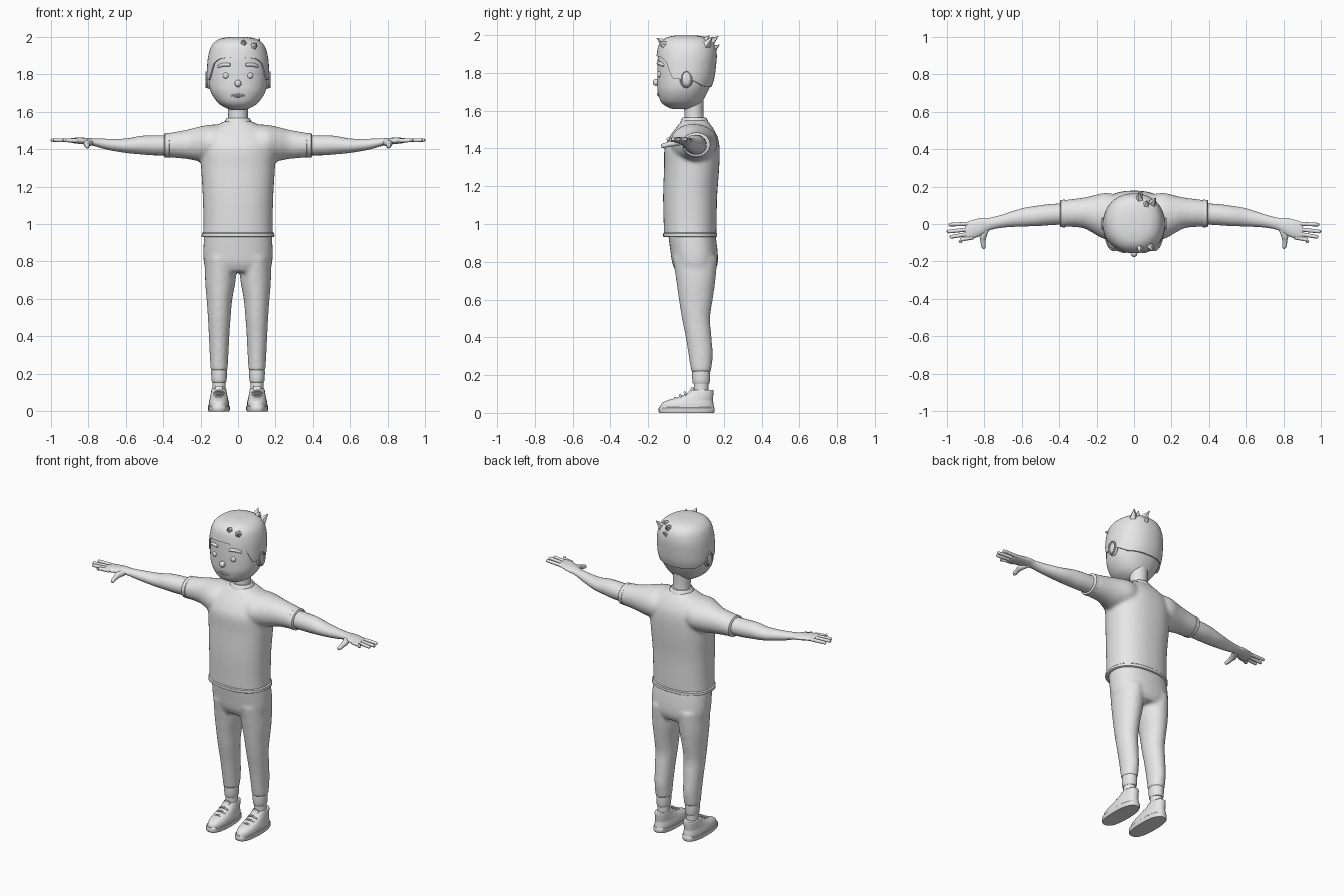
import bpy, bmesh, math
from mathutils import Vector

if "Cube" in bpy.data.objects:
    bpy.data.objects.remove(bpy.data.objects["Cube"])

grey = bpy.data.materials.new("plain grey")
grey.diffuse_color = (0.8, 0.8, 0.8, 1)
grey.use_nodes = True
grey.node_tree.nodes["Principled BSDF"].inputs["Base Color"].default_value = grey.diffuse_color


def smooth_rows(rows, k):
    """Catmull-Rom refinement of a table of cross-sections."""
    out = []
    for i in range(len(rows) - 1):
        p0, p1, p2, p3 = (rows[max(i - 1, 0)], rows[i], rows[i + 1],
                          rows[min(i + 2, len(rows) - 1)])
        for j in range(k):
            t = j / k
            out.append([0.5 * (2 * b + (c - a) * t + (2 * a - 5 * b + 4 * c - d) * t * t
                               + (3 * b - a - 3 * c + d) * t ** 3)
                        for a, b, c, d in zip(p0, p1, p2, p3)])
    return out + [list(rows[-1])]


def skin(bm, rings):
    """Join rings of points into a closed body."""
    vs = [[bm.verts.new(p) for p in r] for r in rings]
    n = len(vs[0])
    for a, b in zip(vs, vs[1:]):
        for i in range(n):
            bm.faces.new((a[i], a[(i + 1) % n], b[(i + 1) % n], b[i]))
    bm.faces.new(vs[0])
    bm.faces.new(vs[-1])


def oval(n, power):
    for i in range(n):
        a = 2 * math.pi * i / n
        c, s = math.cos(a), math.sin(a)
        yield (math.copysign(abs(c) ** (2 / power), c), math.copysign(abs(s) ** (2 / power), s))


def loft(bm, rows, axis="z", k=4, n=24, power=2.0, side=1):
    """Rows: position on axis, two centre coordinates, two half sizes."""
    rings = []
    for t, cu, cv, ru, rv in smooth_rows(rows, k):
        pts = [(cu + ru * c, cv + rv * s) for c, s in oval(n, power)]
        if axis == "z":
            rings.append([(side * u, v, t) for u, v in pts])
        else:
            rings.append([(side * t, u, v) for u, v in pts])
    skin(bm, rings)


def tube(bm, rows, k=3, n=10):
    """Rows: x, y, z, radius."""
    q = (Vector(rows[-1][:3]) - Vector(rows[0][:3])).to_track_quat("Z", "Y")
    skin(bm, [[Vector((x, y, z)) + q @ Vector((r * c, r * s, 0)) for c, s in oval(n, 2)]
              for x, y, z, r in smooth_rows(rows, k)])


def ball(bm, loc, size, seg=16):
    made = bmesh.ops.create_uvsphere(bm, u_segments=seg, v_segments=seg // 2, radius=1)["verts"]
    for v in made:
        v.co = Vector([p + c * s for p, c, s in zip(loc, v.co, size)])


def finish(bm, name, mirror=False, remesh=0, angle=40):
    bmesh.ops.recalc_face_normals(bm, faces=bm.faces[:])
    me = bpy.data.meshes.new(name)
    bm.to_mesh(me)
    bm.free()
    ob = bpy.data.objects.new(name, me)
    bpy.context.collection.objects.link(ob)
    me.materials.append(grey)
    bpy.ops.object.select_all(action="DESELECT")
    ob.select_set(True)
    bpy.context.view_layer.objects.active = ob
    bpy.ops.object.shade_smooth_by_angle(angle=math.radians(angle))
    if mirror:
        ob.modifiers.new("mirror", "MIRROR").use_mirror_merge = False
    if remesh:
        m = ob.modifiers.new("fuse", "REMESH")
        m.mode, m.voxel_size, m.use_smooth_shade = "VOXEL", remesh, True
        s = ob.modifiers.new("relax", "SMOOTH")
        s.factor, s.iterations = 0.5, 8
    return ob


# Shirt: torso fused with both sleeves
bm = bmesh.new()
loft(bm, [(.935, 0, .022, .188, .138), (1.0, 0, .022, .185, .14), (1.15, 0, .022, .188, .143),
          (1.3, 0, .03, .197, .146), (1.4, 0, .032, .2, .146), (1.46, 0, .04, .185, .128),
          (1.51, 0, .045, .14, .097), (1.55, 0, .045, .07, .065)], n=40, power=2.3)
for s in (1, -1):
    loft(bm, [(.06, .04, 1.43, .11, .1), (.15, .042, 1.43, .125, .1), (.22, .052, 1.427, .1, .09),
              (.28, .06, 1.425, .08, .077), (.385, .056, 1.42, .071, .064)], "x", side=s)
finish(bm, "shirt", remesh=.01)

# Shirt trims: hem, collar, sleeve cuffs
bm = bmesh.new()
loft(bm, [(.93, 0, .022, .187, .137), (.934, 0, .022, .194, .143), (.95, 0, .022, .193, .143),
          (.956, 0, .022, .185, .137)], k=1, n=40, power=2.3)
finish(bm, "shirt_hem")
bm = bmesh.new()
loft(bm, [(1.535, 0, .044, .076, .076), (1.555, 0, .044, .068, .068),
          (1.565, 0, .044, .06, .06)], k=2)
finish(bm, "collar")
bm = bmesh.new()
loft(bm, [(.365, .056, 1.42, .068, .062), (.369, .056, 1.42, .074, .066),
          (.39, .056, 1.42, .073, .065), (.394, .056, 1.42, .068, .06)], "x", k=1, n=16)
finish(bm, "sleeve_cuff", mirror=True)

# Arms and hands
bm = bmesh.new()
loft(bm, [(.36, .055, 1.42, .056, .053), (.45, .05, 1.42, .056, .053), (.52, .043, 1.421, .054, .049),
          (.6, .035, 1.418, .048, .038), (.7, .016, 1.426, .035, .029), (.77, 0, 1.437, .033, .02),
          (.81, -.012, 1.442, .045, .018), (.86, -.028, 1.445, .05, .016),
          (.895, -.037, 1.446, .047, .011), (.903, -.037, 1.446, .04, .006)], "x")
for y0, x1, y1 in ((.002, .99, -.003), (-.025, 1.0, -.04), (-.05, .985, -.068), (-.072, .935, -.094)):
    tube(bm, [(.86, y0, 1.445, .011), (.92, (y0 + y1) / 2, 1.447, .0105),
              (x1 - .012, y1, 1.448, .0095), (x1 - .003, y1, 1.448, .007), (x1, y1, 1.448, .003)])
tube(bm, [(.78, -.005, 1.438, .017), (.805, -.06, 1.43, .019), (.806, -.09, 1.422, .014),
          (.804, -.122, 1.414, .012), (.803, -.132, 1.412, .005)])
finish(bm, "arm", mirror=True)

# Trousers: hips fused with both legs
bm = bmesh.new()
loft(bm, [(.95, 0, .03, .18, .125), (.86, 0, .042, .185, .125), (.79, 0, .048, .182, .12),
          (.745, 0, .05, .168, .1)], n=36, power=2.3)
for s in (1, -1):
    loft(bm, [(.82, .09, .048, .085, .118), (.7, .094, .052, .082, .104), (.6, .099, .052, .069, .09),
              (.5, .1, .053, .061, .075), (.4, .101, .067, .055, .069), (.3, .101, .078, .05, .064),
              (.215, .101, .08, .046, .052)], side=s)
finish(bm, "trousers", remesh=.01)

# Ankle cuffs and socks
bm = bmesh.new()
loft(bm, [(.225, .101, .08, .041, .047), (.205, .101, .08, .042, .048), (.165, .101, .08, .04, .046),
          (.155, .101, .08, .036, .042)], k=2)
loft(bm, [(.17, .101, .08, .035, .038), (.09, .101, .08, .036, .038)], k=1)
finish(bm, "ankle_cuff", mirror=True)

# Shoes: sole, upper, laces
bm = bmesh.new()
loft(bm, [(0, .102, .003, .055, .144), (.006, .102, .003, .058, .148), (.026, .102, .003, .058, .148),
          (.03, .102, .003, .054, .145)], k=1, n=32, power=2.5)
finish(bm, "shoe_sole", mirror=True)
bm = bmesh.new()
loft(bm, [(.028, .102, .005, .055, .143), (.05, .102, .008, .053, .137), (.066, .102, .021, .049, .121),
          (.08, .102, .045, .046, .098), (.1, .102, .071, .042, .074), (.12, .102, .085, .038, .06),
          (.122, .102, .085, .03, .05)], n=32, power=2.3)
loft(bm, [(.08, .102, .03, .02, .04), (.12, .102, .034, .022, .014), (.134, .102, .034, .02, .007)], k=2)
finish(bm, "shoe_upper", mirror=True)
bm = bmesh.new()
for y, z in ((-.058, .078), (-.03, .093), (-.006, .108)):
    tube(bm, [(.072, y + .006, z - .012, .005), (.09, y, z, .006), (.114, y, z, .006),
              (.132, y + .006, z - .012, .005)], n=8)
finish(bm, "shoe_laces", mirror=True)

# Neck
bm = bmesh.new()
loft(bm, [(1.53, 0, .044, .058, .056), (1.58, 0, .042, .052, .05), (1.66, 0, .04, .056, .054)], k=3)
finish(bm, "neck")

# Head profile rows: z, half width, front y, back y
skull = smooth_rows([(1.608, .025, -.05, .02), (1.615, .055, -.09, .05), (1.645, .105, -.131, .083),
                     (1.7, .143, -.149, .115), (1.76, .157, -.152, .14), (1.84, .157, -.151, .152),
                     (1.9, .15, -.147, .155), (1.95, .132, -.134, .142), (1.98, .095, -.1, .108),
                     (1.991, .045, -.05, .055), (1.992, .01, -.01, .015)], 5)


def on_head(z, phi, grow=1.0):
    """Point on the head at a height; phi is the turn from the front."""
    z = min(max(z, skull[0][0]), skull[-1][0])
    for a, b in zip(skull, skull[1:]):
        if a[0] <= z <= b[0]:
            break
    t = (z - a[0]) / max(b[0] - a[0], 1e-6)
    w, f, r = [p + (q - p) * t for p, q in zip(a[1:], b[1:])]
    c, s = math.cos(phi), math.sin(phi)
    p = 2 / 2.2
    x = math.copysign(abs(s) ** p, s) * w * grow
    y = (f + r) / 2 - math.copysign(abs(c) ** p, c) * (r - f) / 2 * grow
    return Vector((x, y, z))


turns = [2 * math.pi * i / 64 for i in range(64)]
bm = bmesh.new()
skin(bm, [[on_head(r[0], a) for a in turns] for r in skull])
finish(bm, "head")

# Hair cap whose lower edge follows a hairline
LINE = [(0, 1.89), (35, 1.883), (50, 1.86), (60, 1.80), (68, 1.77), (100, 1.765), (130, 1.73), (180, 1.725)]


def hairline(a):
    d = math.degrees(min(a, 2 * math.pi - a))
    for (d0, z0), (d1, z1) in zip(LINE, LINE[1:]):
        if d <= d1:
            return z0 + (z1 - z0) * (d - d0) / (d1 - d0)
    return LINE[-1][1]


bm = bmesh.new()
rings = [[on_head(hairline(a), a, .96) for a in turns]]
for i in range(25):
    t = 1 - (1 - i / 24) ** 2
    rings.append([on_head(hairline(a) + (1.992 - hairline(a)) * t, a, 1.05) + Vector((0, 0, .007 * t))
                  for a in turns])
skin(bm, rings)
finish(bm, "hair")

# Hair tufts at the brow and crown
bm = bmesh.new()
for base, tip in (((.03, -.105, 1.95), (.03, -.155, 1.985)), ((.075, -.1, 1.94), (.1, -.145, 1.965)),
                  ((.09, .1, 1.94), (.115, .14, 1.992)), ((.03, .115, 1.95), (.025, .172, 1.995)),
                  ((.06, .09, 1.96), (.07, .125, 1.999)), ((.03, .12, 1.91), (.04, .178, 1.95))):
    tube(bm, [(*base, .032), (*tip, .001)], k=1, n=5)
finish(bm, "hair_tufts", angle=25)

# Ears with a raised rim
bm = bmesh.new()
ball(bm, (.155, .002, 1.77), (.017, .036, .05))
loop = [(.168, .002 + .027 * c, 1.77 + .04 * s) for c, s in oval(20, 2)]
for p, q in zip(loop, loop[1:] + loop[:1]):
    tube(bm, [(*p, .006), (*q, .006)], k=1, n=6)
finish(bm, "ear", mirror=True)

# Face: eyes, brows, nose, lips
bm = bmesh.new()
ball(bm, (.064, -.138, 1.792), (.017, .014, .017))
finish(bm, "eye", mirror=True)
bm = bmesh.new()
tube(bm, [(*on_head(z, math.radians(d), 1.01), r) for d, z, r in
          ((13, 1.849, .007), (18, 1.851, .01), (28, 1.85, .01), (38, 1.842, .008), (41, 1.839, .004))])
finish(bm, "eyebrow", mirror=True)
bm = bmesh.new()
ball(bm, (0, -.158, 1.75), (.018, .018, .019))
finish(bm, "nose")
bm = bmesh.new()
for z, drop in ((1.691, -.006), (1.682, .003)):
    tube(bm, [(*on_head(z + drop * abs(d) / 15, math.radians(d), 1.0), .007 - .005 * abs(d) / 15)
              for d in (-15, -8, 0, 8, 15)], n=8)
finish(bm, "lips")
